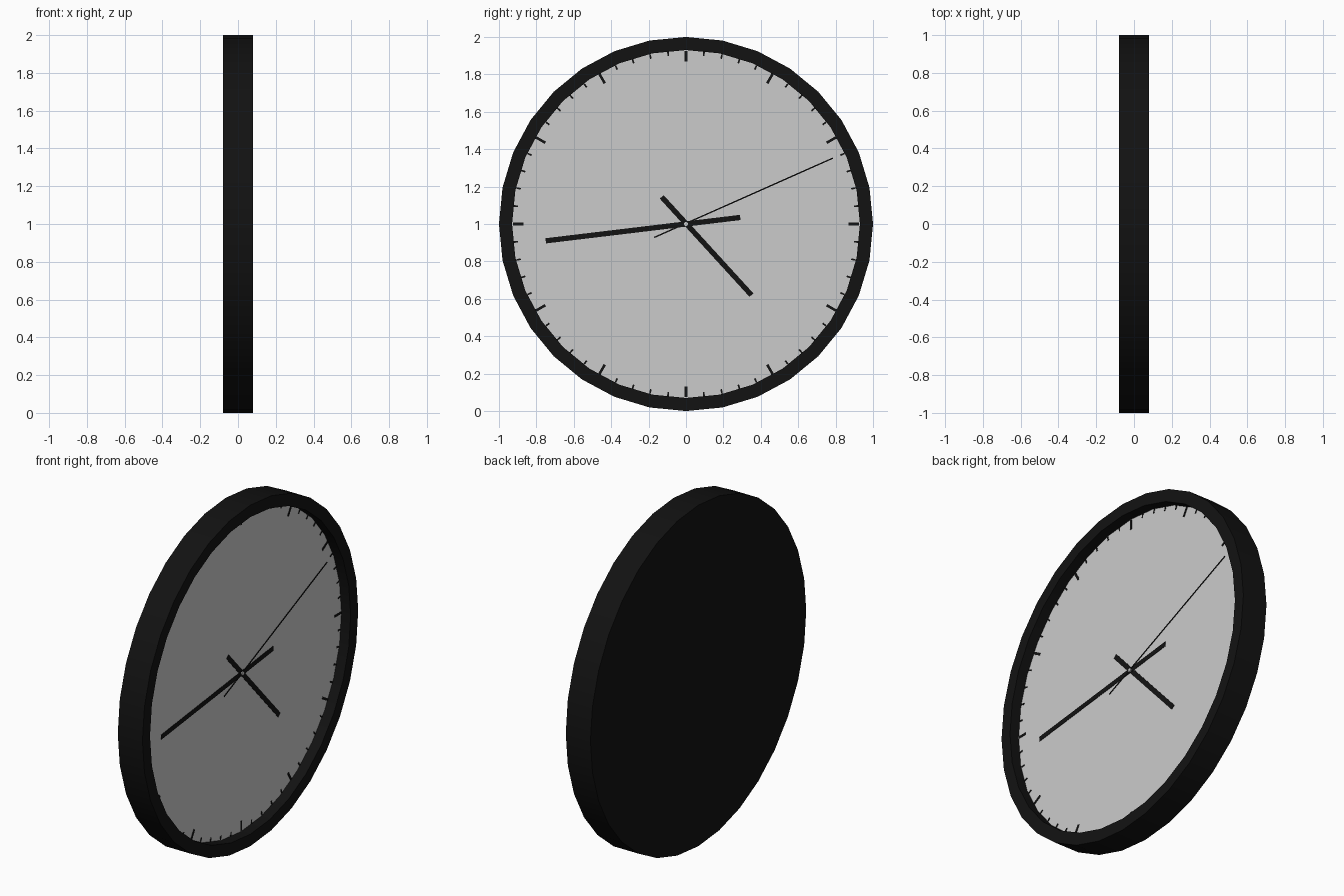
import bpy, bmesh
from math import sin, cos, pi
from mathutils import Vector

if "Cube" in bpy.data.objects:
    bpy.data.objects.remove(bpy.data.objects["Cube"])

SIDES = 32
CENTRE = 1.0      # height of the clock's axis
FACE_X = 0.02     # dial plane, recessed behind the rim


def material(name, v):
    m = bpy.data.materials.new(name)
    m.diffuse_color = (v, v, v, 1)
    m.use_nodes = True
    m.node_tree.nodes["Principled BSDF"].inputs["Base Color"].default_value = m.diffuse_color
    return m


black = material("black", 0.006)
pale = material("pale", 0.7)


def finish(bm, name, mat=None, smooth=False):
    bmesh.ops.recalc_face_normals(bm, faces=bm.faces)
    me = bpy.data.meshes.new(name)
    bm.to_mesh(me)
    bm.free()
    ob = bpy.data.objects.new(name, me)
    bpy.context.collection.objects.link(ob)
    if mat:
        me.materials.append(mat)
    if smooth:
        bpy.context.view_layer.objects.active = ob
        ob.select_set(True)
        bpy.ops.object.shade_smooth_by_angle()
        ob.select_set(False)
    return ob


def ring(bm, x, r, n):
    return [bm.verts.new((x, r * sin(2 * pi * i / n), CENTRE + r * cos(2 * pi * i / n)))
            for i in range(n)]


def lathe(name, profile, mat, n=SIDES, cap_start=False, cap_end=False):
    """Turn (x, radius) points about the clock's axis."""
    bm = bmesh.new()
    rings = [ring(bm, x, r, n) for x, r in profile]
    for a, b in zip(rings, rings[1:]):
        for i in range(n):
            j = (i + 1) % n
            bm.faces.new((a[i], a[j], b[j], b[i]))
    if cap_start:
        bm.faces.new(rings[0])
    if cap_end:
        bm.faces.new(rings[-1])
    return finish(bm, name, mat, True)


def bar(bm, p, q, width, x0, x1):
    """Thin box between two (y, z) points relative to the axis."""
    p, q = Vector(p), Vector(q)
    d = (q - p).normalized()
    s = Vector((-d.y, d.x)) * width / 2
    pts = (p - s, q - s, q + s, p + s)
    lo, hi = ([bm.verts.new((x, c.x, CENTRE + c.y)) for c in pts] for x in (x0, x1))
    bm.faces.new(lo)
    bm.faces.new(hi)
    for i in range(4):
        j = (i + 1) % 4
        bm.faces.new((lo[i], lo[j], hi[j], hi[i]))


# Casing: closed back, outer wall, front rim and inner wall
lathe("casing", [(-0.08, 1), (0.08, 1), (0.08, 0.93), (FACE_X - 0.01, 0.93)],
      black, cap_start=True)

# Dial
bm = bmesh.new()
bm.faces.new(reversed(ring(bm, FACE_X, 0.93, SIDES)))
dial = finish(bm, "dial")
if dial.data.polygons[0].normal.x < 0:
    dial.data.flip_normals()

# Minute and hour marks
bm = bmesh.new()
for i in range(60):
    d = Vector((sin(pi * i / 30), cos(pi * i / 30)))
    hour = i % 5 == 0
    bar(bm, d * (0.868 if hour else 0.903), d * 0.926,
        0.014 if hour else 0.009, FACE_X - 0.002, FACE_X + 0.002)
finish(bm, "dial_marks", black)

# Hands, stacked outwards
hands = [("hour_hand", (-0.13, 0.145), (0.35, -0.38), 0.028),
         ("minute_hand", (0.29, 0.035), (-0.75, -0.09), 0.028),
         ("second_hand", (-0.17, -0.072), (0.785, 0.352), 0.007)]
for k, (name, tail, tip, width) in enumerate(hands):
    x = FACE_X + 0.002 + 0.003 * k
    bm = bmesh.new()
    bar(bm, tail, tip, width, x, x + 0.002)
    finish(bm, name, black)

# Centre pin
lathe("centre_pin", [(FACE_X, 0.011), (FACE_X + 0.014, 0.011)], pale, 12, cap_end=True)
